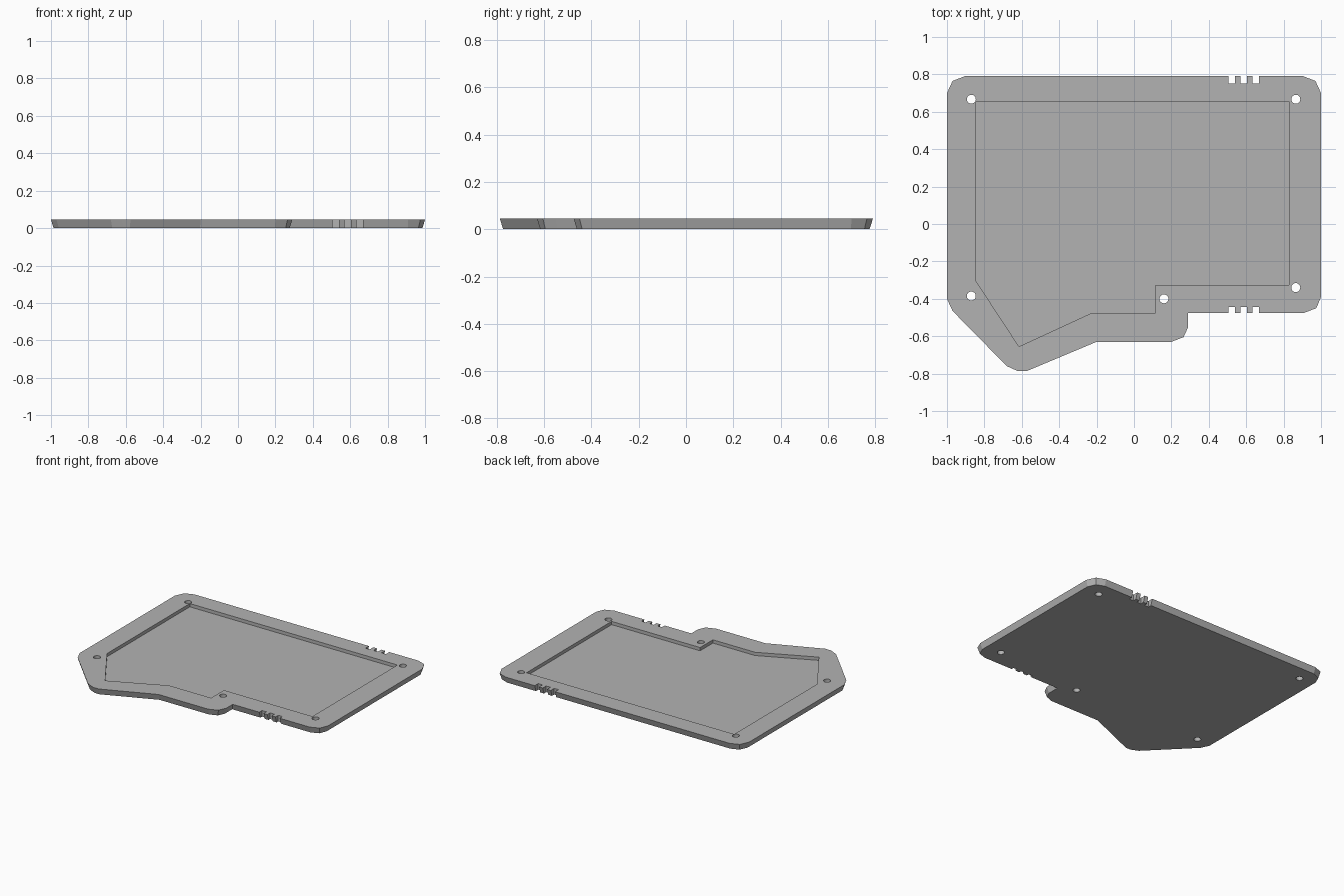
import bpy, bmesh, math
from mathutils import Vector

cube = bpy.data.objects.get("Cube")
if cube:
    bpy.data.objects.remove(cube)

THICK, FLOOR, TAPER = 0.045, 0.021, 0.014

grey = bpy.data.materials.new("plain_grey")
grey.use_nodes = True
colour = (0.45, 0.45, 0.45, 1)
grey.diffuse_color = colour
grey.node_tree.nodes["Principled BSDF"].inputs["Base Color"].default_value = colour


def inset(points, d):
    """Move every edge of a counter-clockwise outline inward by d."""
    result = []
    for i, p in enumerate(points):
        p = Vector(p)
        before = (p - Vector(points[i - 1])).normalized()
        after = (Vector(points[(i + 1) % len(points)]) - p).normalized()
        n1, n2 = Vector((-before.y, before.x)), Vector((-after.y, after.x))
        result.append(p + (n1 + n2) * d / (1 + n1.dot(n2)))
    return result


def prism(name, points, z0, z1, taper=0):
    bm = bmesh.new()
    low = [bm.verts.new((x, y, z0)) for x, y in inset(points, taper)]
    high = [bm.verts.new((x, y, z1)) for x, y in points]
    bm.faces.new(low[::-1])
    bm.faces.new(high)
    n = len(points)
    for i in range(n):
        j = (i + 1) % n
        bm.faces.new((low[i], low[j], high[j], high[i]))
    bmesh.ops.recalc_face_normals(bm, faces=bm.faces)
    mesh = bpy.data.meshes.new(name)
    bm.to_mesh(mesh)
    bm.free()
    mesh.materials.append(grey)
    obj = bpy.data.objects.new(name, mesh)
    bpy.context.collection.objects.link(obj)
    return obj


# Outer plate, with sides leaning inward towards the bottom
outline = [(-1, 0.70), (-1, -0.40), (-0.97, -0.465), (-0.68, -0.76),
           (-0.62, -0.787), (-0.575, -0.787), (-0.20, -0.63), (0.20, -0.63),
           (0.265, -0.605), (0.29, -0.55), (0.29, -0.475), (0.91, -0.475),
           (0.975, -0.45), (1, -0.39), (1, 0.70), (0.97, 0.765),
           (0.905, 0.79), (-0.905, 0.79), (-0.97, 0.765)]
plate = prism("tray_plate", outline, 0, THICK, TAPER)

# Shallow pocket in the top
pocket = [(-0.848, 0.655), (-0.848, -0.30), (-0.615, -0.655), (-0.225, -0.475),
          (0.115, -0.475), (0.115, -0.327), (0.83, -0.327), (0.83, 0.655)]
cutters = [prism("pocket_cutter", pocket, FLOOR, 0.1)]

# Screw holes
for cx, cy in [(-0.87, 0.667), (0.865, 0.667), (0.865, -0.34), (-0.87, -0.385), (0.16, -0.40)]:
    ring = [(cx + 0.024 * math.cos(math.tau * k / 24),
             cy + 0.024 * math.sin(math.tau * k / 24)) for k in range(24)]
    cutters.append(prism("hole_cutter", ring, -0.1, 0.1))

# Three cable notches on the back and the front edge
for y0, y1 in [(0.75, 0.9), (-0.53, -0.443)]:
    for k in range(3):
        x = 0.522 + 0.065 * k
        w = 0.0175
        box = [(x - w, y0), (x + w, y0), (x + w, y1), (x - w, y1)]
        cutters.append(prism("notch_cutter", box, -0.1, 0.1))

# Apply the cuts, then drop the cutters
for cutter in cutters:
    cutter.hide_render = True
    mod = plate.modifiers.new("cut", 'BOOLEAN')
    mod.operation = 'DIFFERENCE'
    mod.solver = 'EXACT'
    mod.object = cutter
bpy.context.view_layer.objects.active = plate
for mod in list(plate.modifiers):
    bpy.ops.object.modifier_apply(modifier=mod.name)
for cutter in cutters:
    bpy.data.objects.remove(cutter)
